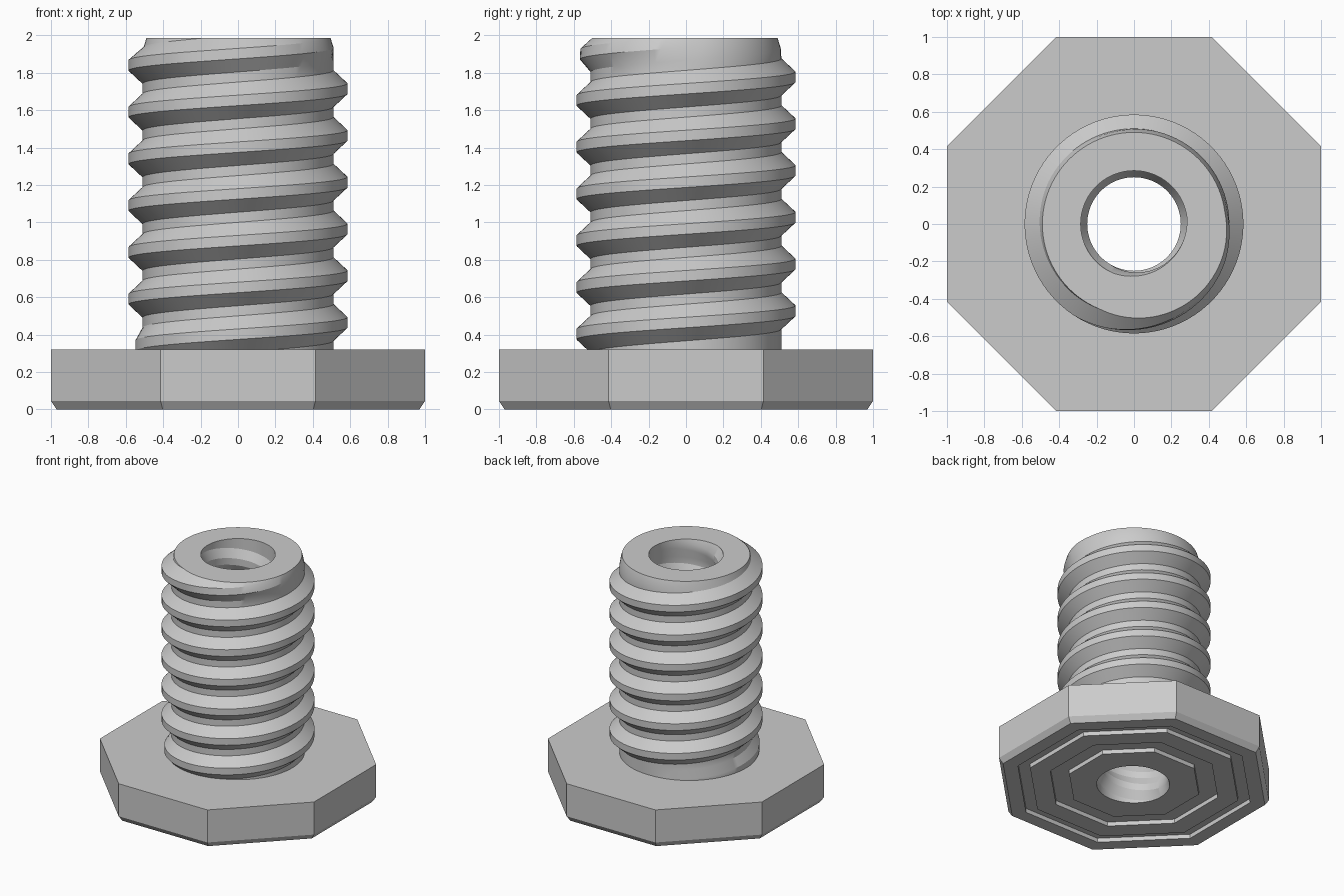
import bpy
import bmesh
from math import cos, sin, pi, radians

cube = bpy.data.objects.get("Cube")
if cube:
    bpy.data.objects.remove(cube, do_unlink=True)

SEG = 96
PITCH = 0.25
HEAD_TOP = 0.32
TOP = 1.985
PHASE = 0.465          # crest height at angle zero

grey = bpy.data.materials.new("plain grey")
grey.use_nodes = True
colour = (0.6, 0.6, 0.6, 1)
grey.diffuse_color = colour
grey.node_tree.nodes["Principled BSDF"].inputs["Base Color"].default_value = colour


def clamp(v, lo=0.0, hi=1.0):
    return max(lo, min(hi, v))


def finish(name, bm):
    bmesh.ops.remove_doubles(bm, verts=bm.verts, dist=0.0005)
    bmesh.ops.dissolve_degenerate(bm, edges=bm.edges, dist=0.0005)
    mesh = bpy.data.meshes.new(name)
    bm.to_mesh(mesh)
    bm.free()
    mesh.materials.append(grey)
    obj = bpy.data.objects.new(name, mesh)
    bpy.context.collection.objects.link(obj)
    bpy.ops.object.select_all(action="DESELECT")
    obj.select_set(True)
    bpy.context.view_layer.objects.active = obj
    bpy.ops.object.shade_smooth_by_angle(angle=radians(25))
    return obj


def skin(name, rows, flip=False):
    """Join rows of points into a surface; rows run upward or outward."""
    bm = bmesh.new()
    grid = [[bm.verts.new(p) for p in row] for row in rows]
    for low, high in zip(grid, grid[1:]):
        for i in range(SEG):
            quad = [low[i], low[i + 1], high[i + 1], high[i]]
            bm.faces.new(quad[::-1] if flip else quad)
    return finish(name, bm)


def polar(r, a, z):
    return (r * cos(a), r * sin(a), z)


ANGLES = [2 * pi * i / SEG for i in range(SEG + 1)]


# Thread radius: a flat-crested ridge that fades at both ends
def thread_radius(a, z, core, depth, start, end):
    turn = (z - PHASE) / PITCH - a / (2 * pi)
    nearest = round(turn)
    offset = abs(turn - nearest) * PITCH
    crest_z = PHASE + (nearest + a / (2 * pi)) * PITCH
    fade = clamp((crest_z - start) / 0.12) * clamp((end - crest_z) / 0.09)
    return core + depth * fade * clamp((0.098 - offset) / 0.07)


def outer_radius(a, z):
    taper = 0.02 * clamp((z - 1.92) / 0.065)
    return thread_radius(a, z, 0.51, 0.075, 0.28, 1.97) - taper


def bore_radius(a, z):
    return thread_radius(a, z, 0.285, -0.035, -0.02, 1.97)


def helical_rows(radius, bottom):
    rows = []
    for turn in range(-4, 8):
        for step in (-0.098, -0.028, 0.028, 0.098):
            row = []
            for a in ANGLES:
                z = PHASE + (turn + a / (2 * pi)) * PITCH + step
                z = clamp(z, bottom, TOP)
                row.append(polar(radius(a, z), a, z))
            rows.append(row)
    return rows


# Threaded shaft, bore and the flat rim joining them
skin("threaded_shaft", helical_rows(outer_radius, HEAD_TOP))
skin("threaded_bore", helical_rows(bore_radius, 0), flip=True)
skin("top_rim", [[polar(f(a, TOP), a, TOP) for a in ANGLES]
                 for f in (outer_radius, bore_radius)])


# Octagonal head with chamfered foot and two grooves underneath
def octagon_row(apothem, z):
    return [polar(apothem / cos((a + pi / 8) % (pi / 4) - pi / 8), a, z) for a in ANGLES]


groove = 0.035
profile = [(0.48, 0), (0.48, groove), (0.62, groove), (0.62, 0),
           (0.77, 0), (0.77, groove), (0.86, groove), (0.86, 0),
           (0.97, 0), (1, 0.045), (1, HEAD_TOP)]
rows = [[polar(bore_radius(a, 0), a, 0) for a in ANGLES]]
rows += [octagon_row(r, z) for r, z in profile]
rows.append([polar(0.48, a, HEAD_TOP) for a in ANGLES])
skin("octagonal_head", rows)
